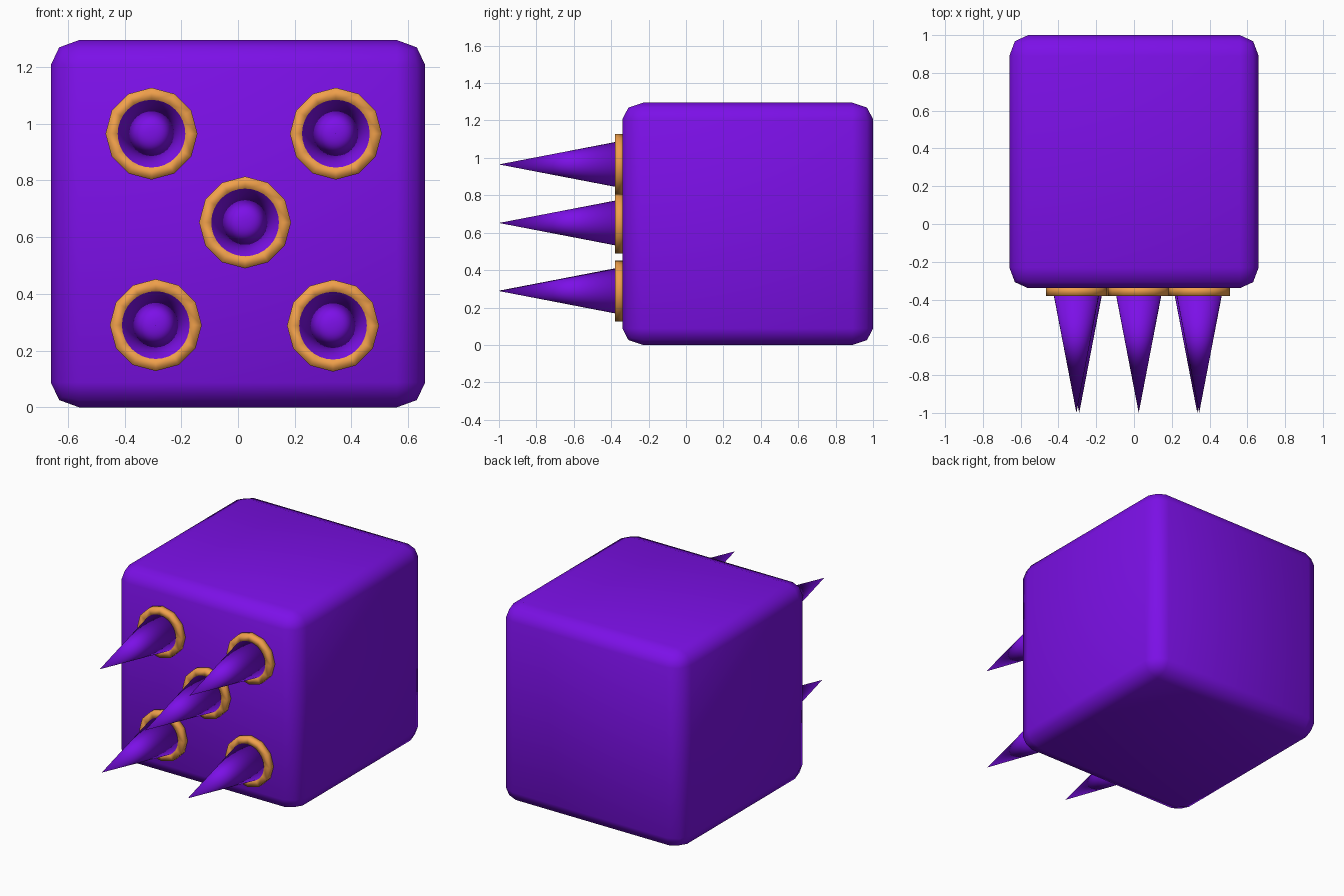
import bpy, bmesh, math
from mathutils import Matrix, Vector

if "Cube" in bpy.data.objects:
    bpy.data.objects.remove(bpy.data.objects["Cube"])


def material(name, color):
    m = bpy.data.materials.new(name)
    m.diffuse_color = (*color, 1)
    m.use_nodes = True
    m.node_tree.nodes["Principled BSDF"].inputs["Base Color"].default_value = m.diffuse_color
    return m


purple = material("purple", (0.2, 0.005, 0.8))
orange = material("orange", (0.87, 0.35, 0.07))


def finish(name, bm, mat):
    bmesh.ops.recalc_face_normals(bm, faces=bm.faces)
    for f in bm.faces:
        f.smooth = True
    me = bpy.data.meshes.new(name)
    bm.to_mesh(me)
    bm.free()
    me.materials.append(mat)
    ob = bpy.data.objects.new(name, me)
    bpy.context.collection.objects.link(ob)
    return ob


# Rounded block: bevel of one unit, then scaled to a slightly different radius per axis
half = Vector((0.66, 0.67, 0.6475))
radius = Vector((0.10, 0.11, 0.088))
bm = bmesh.new()
bmesh.ops.create_cube(bm, size=2)
bmesh.ops.scale(bm, vec=[h / r for h, r in zip(half, radius)], verts=bm.verts)
bmesh.ops.bevel(bm, geom=bm.edges[:], offset=1, segments=2, profile=0.5, affect='EDGES')
bmesh.ops.scale(bm, vec=radius, verts=bm.verts)
bmesh.ops.translate(bm, vec=(0, 0.33, half.z), verts=bm.verts)
finish("block", bm, purple)


def lathe(name, profile, sides, x, z, mat, closed=False):
    """Revolve (radius, y) points about the y axis, starting at the top."""
    bm = bmesh.new()
    rings = []
    for r, y in profile:
        n = 1 if r == 0 else sides
        rings.append([bm.verts.new((x + r * math.sin(math.tau * i / sides), y,
                                    z + r * math.cos(math.tau * i / sides))) for i in range(n)])
    pairs = list(zip(rings, rings[1:])) + ([(rings[-1], rings[0])] if closed else [])
    for a, b in pairs:
        for i in range(sides):
            j = (i + 1) % sides
            quad = [a[i % len(a)], a[j % len(a)], b[j % len(b)], b[i % len(b)]]
            bm.faces.new(list(dict.fromkeys(quad)))
    return finish(name, bm, mat)


# Five spikes, each with a collar around its foot
centres = [(-0.305, 0.965), (0.345, 0.965), (0.025, 0.652), (-0.29, 0.29), (0.335, 0.288)]
for k, (x, z) in enumerate(centres):
    lathe(f"spike_{k}", [(0, -1.0), (0.127, -0.34), (0, -0.34)], 32, x, z, purple)
    lathe(f"collar_{k}", [(0.118, -0.38), (0.162, -0.38), (0.162, -0.33), (0.118, -0.33)],
          12, x, z, orange, closed=True)
